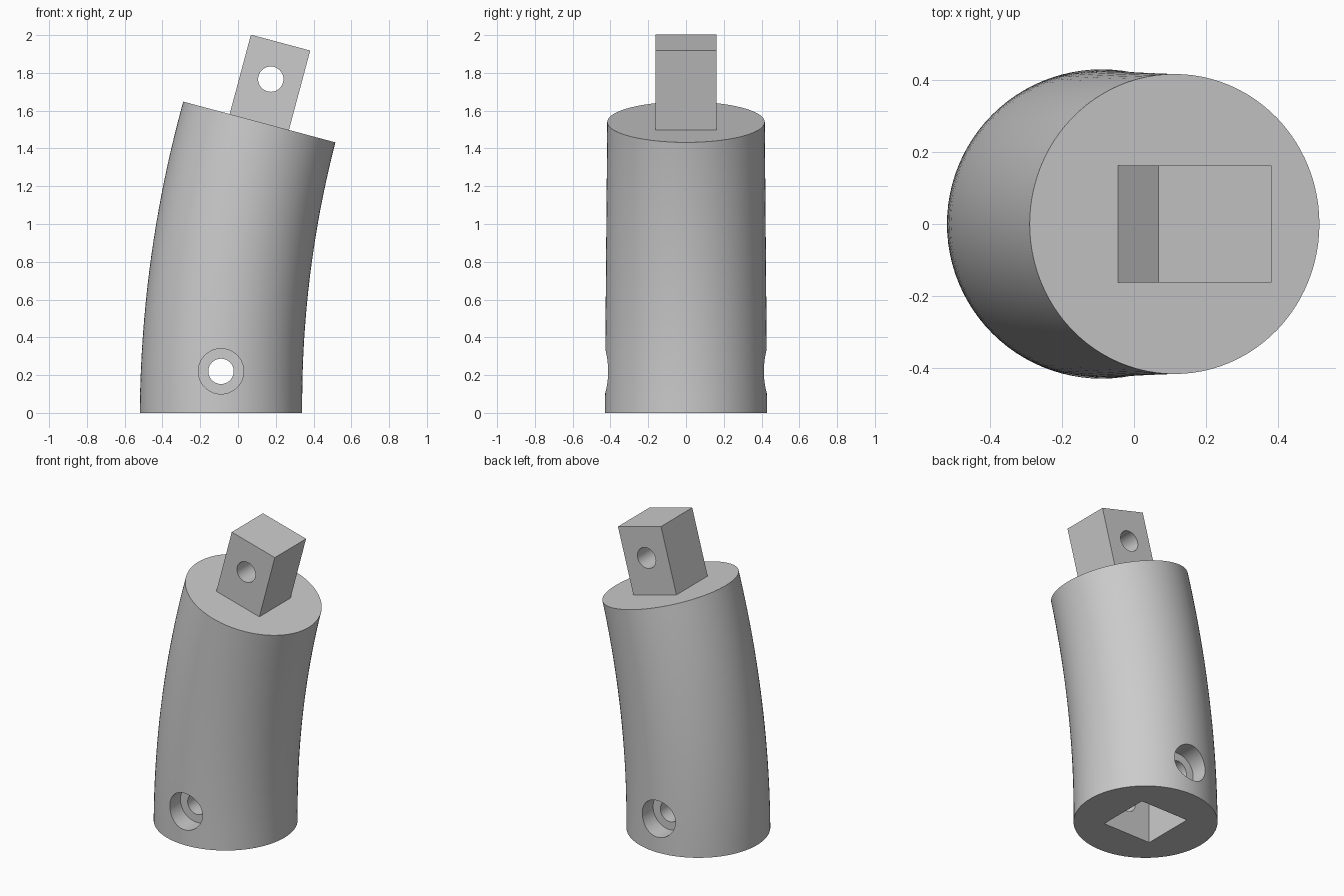
import bpy, bmesh, math
from mathutils import Matrix, Vector

if "Cube" in bpy.data.objects:
    bpy.data.objects.remove(bpy.data.objects["Cube"])

BASE_X, BEND, ARC_R = -0.09, math.radians(15), 5.95
R_BASE, R_TOP = 0.43, 0.417
SEGMENTS, RINGS = 96, 20

grey = bpy.data.materials.new("plain grey")
grey.use_nodes = True
grey.diffuse_color = (0.6, 0.6, 0.6, 1)
grey.node_tree.nodes["Principled BSDF"].inputs["Base Color"].default_value = (0.6, 0.6, 0.6, 1)


def frame(angle):
    """Position and tilt on the bent centre line."""
    pos = Vector((BASE_X + ARC_R * (1 - math.cos(angle)), 0, ARC_R * math.sin(angle)))
    return Matrix.Translation(pos) @ Matrix.Rotation(angle, 4, "Y")


def add_object(name, bm):
    bmesh.ops.recalc_face_normals(bm, faces=bm.faces)
    mesh = bpy.data.meshes.new(name)
    bm.to_mesh(mesh)
    bm.free()
    mesh.materials.append(grey)
    obj = bpy.data.objects.new(name, mesh)
    bpy.context.collection.objects.link(obj)
    return obj


def box(name, matrix, size, z0, z1):
    bm = bmesh.new()
    place = Matrix.Translation((0, 0, (z0 + z1) / 2)) @ Matrix.Diagonal((size, size, z1 - z0, 1))
    bmesh.ops.create_cube(bm, size=1, matrix=matrix @ place)
    return add_object(name, bm)


def bore(name, centre, radius, depth):
    """Cylinder lying along y."""
    bm = bmesh.new()
    place = Matrix.Translation(centre) @ Matrix.Rotation(math.pi / 2, 4, "X")
    bmesh.ops.create_cone(bm, cap_ends=True, segments=48, radius1=radius,
                          radius2=radius, depth=depth, matrix=place)
    return add_object(name, bm)


def activate(obj):
    bpy.ops.object.select_all(action="DESELECT")
    obj.select_set(True)
    bpy.context.view_layer.objects.active = obj


def cut(obj, cutters):
    activate(obj)
    for cutter in cutters:
        cutter.hide_render = True
        mod = obj.modifiers.new("cut", "BOOLEAN")
        mod.operation, mod.solver, mod.object = "DIFFERENCE", "EXACT", cutter
        bpy.ops.object.modifier_apply(modifier=mod.name)
        bpy.data.objects.remove(cutter)
    bpy.ops.object.shade_smooth_by_angle(angle=math.radians(30))


# Bent, slightly tapered body
bm = bmesh.new()
rings = []
for i in range(RINGS + 1):
    t = i / RINGS
    radius = R_BASE + (R_TOP - R_BASE) * t
    turns = [2 * math.pi * k / SEGMENTS for k in range(SEGMENTS)]
    rings.append([bm.verts.new(frame(BEND * t) @ Vector((radius * math.cos(a), radius * math.sin(a), 0)))
                  for a in turns])
for low, high in zip(rings, rings[1:]):
    for k in range(SEGMENTS):
        n = (k + 1) % SEGMENTS
        bm.faces.new((low[k], low[n], high[n], high[k]))
bm.faces.new(rings[0])
bm.faces.new(rings[-1])
body = add_object("bent_body", bm)

# Square socket, cross pin hole and a counterbore on each side
pin = Vector((BASE_X, 0, 0.22))
cutters = [box("socket_cutter", frame(0), 0.35, -0.1, 0.46),
           bore("pin_cutter", pin, 0.067, 1.2)]
for side in (-1, 1):
    cutters.append(bore("counterbore_cutter", pin + Vector((0, side * 0.5, 0)), 0.12, 0.4))
cut(body, cutters)

# Square peg with its own pin hole
top = frame(BEND)
peg = box("square_peg", top, 0.325, -0.03, 0.435)
cut(peg, [bore("peg_pin_cutter", top @ Vector((0, 0, 0.235)), 0.067, 0.8)])
